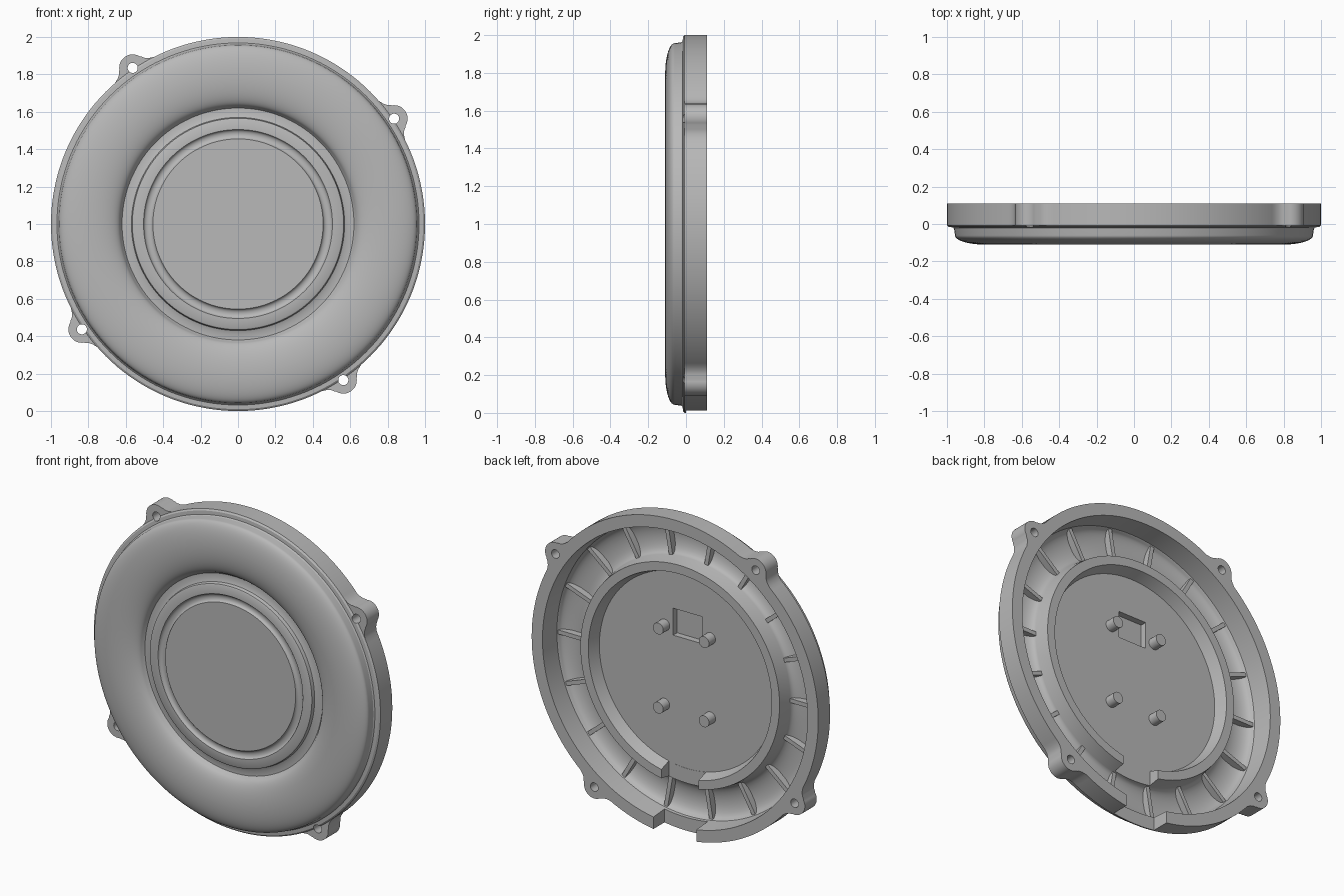
import bpy
import bmesh
from math import sin, cos, pi, radians
from mathutils import Matrix, Vector

cube = bpy.data.objects.get("Cube")
if cube:
    bpy.data.objects.remove(cube)

CENTRE = Vector((0, 0, 1))
BACK = 0.11       # rear plane of the rim
PLATE = -0.015    # rear surface of the hub plate
LUG_ANGLES = (34, 124, 214, 304)
LUG_RADIUS = 1.007

grey = bpy.data.materials.new("plain_grey")
grey.use_nodes = True
grey.diffuse_color = (0.48, 0.48, 0.48, 1)
grey.node_tree.nodes["Principled BSDF"].inputs["Base Color"].default_value = (0.48, 0.48, 0.48, 1)


def finish(bm, name):
    bmesh.ops.recalc_face_normals(bm, faces=bm.faces)
    mesh = bpy.data.meshes.new(name)
    bm.to_mesh(mesh)
    bm.free()
    mesh.materials.append(grey)
    obj = bpy.data.objects.new(name, mesh)
    bpy.context.collection.objects.link(obj)
    return obj


def polar(angle, radius, y=0):
    return CENTRE + Vector((radius * cos(angle), y, radius * sin(angle)))


def add_box(bm, low, high, turn=Matrix()):
    low, high = Vector(low), Vector(high)
    size = Matrix.Diagonal((*(high - low), 1))
    bmesh.ops.create_cube(bm, size=1, matrix=turn @ Matrix.Translation((low + high) / 2) @ size)


def add_rod(bm, place, radius, y0, y1, segments=32):
    spot = Matrix.Translation((place.x, (y0 + y1) / 2, place.z)) @ Matrix.Rotation(pi / 2, 4, 'X')
    bmesh.ops.create_cone(bm, cap_ends=True, segments=segments, radius1=radius,
                          radius2=radius, depth=y1 - y0, matrix=spot)


def smooth(obj):
    bpy.ops.object.select_all(action='DESELECT')
    obj.select_set(True)
    bpy.context.view_layer.objects.active = obj
    bpy.ops.object.shade_smooth_by_angle(angle=radians(32))


def combine(obj, tool, operation):
    tool.hide_render = True
    mod = obj.modifiers.new(operation, 'BOOLEAN')
    mod.operation, mod.object, mod.solver = operation, tool, 'EXACT'
    bpy.context.view_layer.objects.active = obj
    bpy.ops.object.modifier_apply(modifier=mod.name)
    bpy.data.objects.remove(tool)


def arc(cr, cy, a, b, start, end, steps):
    turns = [radians(start + (end - start) * i / steps) for i in range(steps + 1)]
    return [(cr + a * cos(t), cy + b * sin(t)) for t in turns]


# Turned housing: hub, valley, rounded bulge, flange, then the rear channel
profile = [(0, -0.075), (0.455, -0.075)]
profile += arc(0.48, -0.075, 0.024, 0.016, 176, 4, 8)            # round groove
profile += [(0.505, -0.075), (0.558, -0.075), (0.565, -0.071), (0.57, -0.05)]
profile += [(0.59, -0.042), (0.62, -0.042)]
profile += arc(0.8, -0.05, 0.17, 0.06, 188, 270, 16)             # inner bulge
profile += arc(0.8, -0.06, 0.157, 0.05, 274, 360, 14)            # outer bulge
profile += [(0.962, -0.025), (0.968, -0.018), (0.99, -0.016), (1, -0.008)]
profile += [(1, BACK), (0.925, BACK), (0.915, -0.02)]
profile += arc(0.81, -0.025, 0.1, 0.045, 0, -180, 12)            # channel floor
profile += [(0.695, 0.06), (0.64, 0.06), (0.615, PLATE), (0, PLATE)]

bm = bmesh.new()
verts = [bm.verts.new((r, y, 1)) for r, y in profile]
edges = [bm.edges.new(pair) for pair in zip(verts, verts[1:])]
bmesh.ops.spin(bm, geom=verts + edges, cent=CENTRE, axis=(0, 1, 0), angle=2 * pi, steps=144)
bmesh.ops.remove_doubles(bm, verts=bm.verts, dist=0.0002)
housing = finish(bm, "housing")

# Screw lugs with flared necks
half = [(0.13, -0.017), (0.1, -0.004), (0.082, 0.01), (0.073, 0.024)]
outline = [(0.1, -0.045)] + half + arc(0, 0, 0.072, 0.072, 25, 155, 16)
outline += [(-t, d) for t, d in reversed(half)] + [(-0.1, -0.045)]
bm = bmesh.new()
for degrees in LUG_ANGLES:
    a = radians(degrees)
    across = Vector((-sin(a), 0, cos(a)))
    points = [polar(a, LUG_RADIUS + d, -0.008) + across * t for t, d in outline]
    face = bm.faces.new([bm.verts.new(p) for p in points])
    moved = bmesh.ops.extrude_face_region(bm, geom=[face])["geom"]
    bmesh.ops.translate(bm, vec=(0, BACK + 0.008, 0),
                        verts=[v for v in moved if isinstance(v, bmesh.types.BMVert)])
combine(housing, finish(bm, "lug_blank"), 'UNION')

# Screw holes, cable gaps and the rear pocket
bm = bmesh.new()
for degrees in LUG_ANGLES:
    add_rod(bm, polar(radians(degrees), LUG_RADIUS), 0.027, -0.3, 0.3)
add_box(bm, (-0.15, 0.0, -0.1), (0.15, 0.3, 0.14))
add_box(bm, (-0.13, PLATE + 0.001, 0.24), (0.13, 0.3, 0.5))
add_box(bm, (-0.1, -0.055, 1.2), (0.1, 0.1, 1.37))
combine(housing, finish(bm, "cutter"), 'DIFFERENCE')
smooth(housing)

# Radial ribs in the rear channel
bm = bmesh.new()
for i in range(18):
    turn = Matrix.Translation(CENTRE) @ Matrix.Rotation(radians(20 * i), 4, 'Y')
    add_box(bm, (0.69, -0.068, -0.013), (0.925, -0.025, 0.013), turn)
ribs = finish(bm, "channel_ribs")

# Mounting pins on the hub plate
bm = bmesh.new()
for x in (-0.16, 0.16):
    for z in (0.75, 1.25):
        add_rod(bm, Vector((x, 0, z)), 0.036, PLATE - 0.01, 0.05, 24)
smooth(finish(bm, "mounting_pins"))
